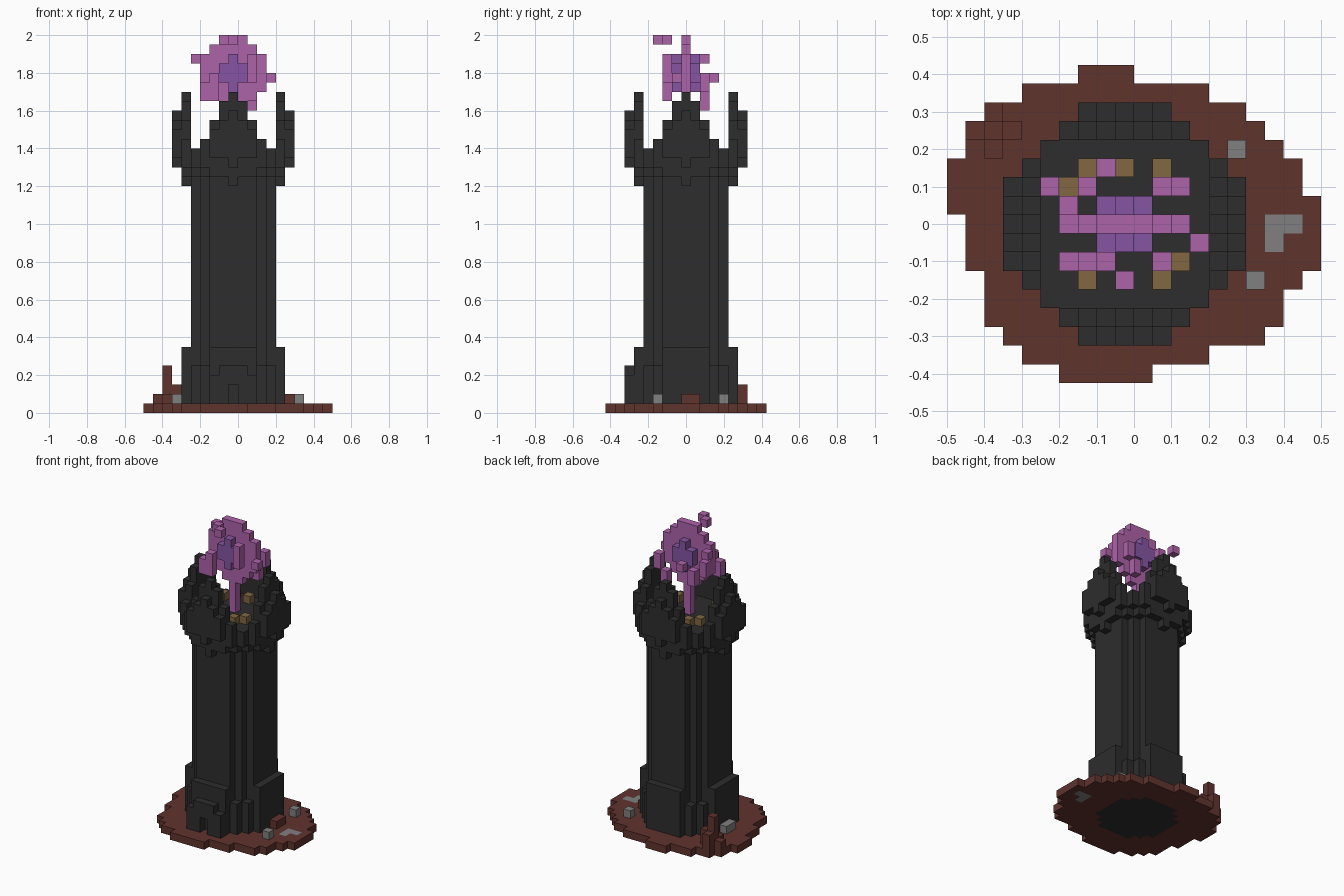
import bpy
import bmesh

S = 0.05  # block size
parts = {}   # part name -> set of blocks
owner = {}   # block -> part name


def add(part, u, v, bottom, top):
    """Stack blocks from layer bottom up to (not including) top; the first part to claim a block keeps it."""
    for k in range(bottom, top):
        cell = (u, v, k)
        if cell not in owner:
            owner[cell] = part
            parts.setdefault(part, set()).add(cell)


def disc(part, limit, bottom, top):
    for u in range(-7, 8):
        for v in range(-7, 8):
            if u * u + v * v <= limit:
                add(part, u, v, bottom, top)


def four_sides(part, t, r, bottom, top):
    """Repeat a column at offset t and distance r on all four sides, mirrored."""
    for s in (t, -t):
        for u, v in ((s, r), (s, -r), (r, s), (-r, s)):
            add(part, u, v, bottom, top)


# Round shaft
disc("tower_shaft", 20, 0, 28)

# Flared foot with stepped shoulders
for t, top in enumerate((7, 7, 7)):
    four_sides("tower_foot", t, 5, 1, top)
four_sides("tower_foot", 3, 4, 1, 5)

# Arched doorway on the front of the foot
add("doorway", 0, -6, 3, 5)
for s in (-1, 1):
    add("doorway", s, -6, 1, 5)
    add("doorway", 2 * s, -6, 1, 4)

# Crown floor and corbels that step down to a point on each side
disc("crown", 40, 27, 28)
disc("crown", 32, 26, 27)
for t, bottom in enumerate((24, 25, 25, 26)):
    four_sides("crown", t, 5, bottom, 28)
four_sides("crown", 3, 4, 25, 28)
four_sides("crown", 0, 6, 26, 28)

# Stepped battlements, an inner and an outer layer
for t, top in enumerate((34, 33, 31, 29)):
    four_sides("battlements", t, 5, 28, top)
for t, top in enumerate((32, 31, 30)):
    four_sides("battlements", t, 6, 28, top)

# Small offerings on the crown floor
for u, v in ((-2, 3), (0, 3), (2, 3), (-3, 2), (3, -2), (-2, -3), (2, -3)):
    add("offerings", u, v, 28, 29)

# Flame core
for v in (-1, 1):
    add("flame_core", 0, v, 34, 38)
    for u in (-1, 1):
        add("flame_core", u, v, 35, 37)

# Flat flame with a thin stem
add("flame", 0, 0, 28, 32)
for k, half in zip(range(32, 40), (1, 2, 3, 3, 3, 3, 2, 1)):
    for u in range(-half, half + 1):
        add("flame", u, 0, k, k + 1)

# Loose flame wisps
for u, v, bottom, top in ((-1, 3, 35, 36), (-4, 2, 37, 38), (-2, 2, 33, 35),
                          (2, 2, 32, 34), (3, 2, 34, 36), (-3, 1, 34, 36),
                          (4, -1, 35, 36), (-3, -2, 33, 35), (-2, -2, 33, 36),
                          (-1, -2, 39, 40), (2, -2, 35, 38), (0, -3, 39, 40)):
    add("flame_wisps", u, v, bottom, top)

# Stones lying on and in the ground
for u, v in ((8, 0), (9, 0), (8, -1)):
    add("flat_stone", u, v, 0, 1)
for u, v in ((6, 4), (7, -3), (-6, 0), (-6, 1)):
    add("stones", u, v, 1, 2)

# Irregular ground disc, row by row from front to back
rows = ((-3, 1), (-5, 4), (-6, 7), (-7, 8), (-7, 8), (-7, 9), (-8, 10), (-8, 10),
        (-8, 10), (-9, 10), (-9, 9), (-9, 9), (-8, 8), (-8, 7), (-7, 6), (-5, 4), (-2, 0))
for v, (first, last) in enumerate(rows, -8):
    for u in range(first, last + 1):
        add("ground", u, v, 0, 1)

# Earth lump and stump
for v in (0, 1):
    add("earth_lump", 6, v, 1, 2)
for u, v, top in ((-7, 5, 5), (-8, 5, 2), (-6, 5, 3), (-7, 6, 3), (-7, 4, 2)):
    add("stump", u, v, 1, top)


def material(name, r, g, b):
    m = bpy.data.materials.new(name)
    m.use_nodes = True
    m.diffuse_color = (r, g, b, 1)
    bsdf = next(n for n in m.node_tree.nodes if n.type == 'BSDF_PRINCIPLED')
    bsdf.inputs["Base Color"].default_value = (r, g, b, 1)
    bsdf.inputs["Roughness"].default_value = 0.9
    return m


black = material("black stone", 0.026, 0.026, 0.026)
brown = material("red brown earth", 0.117, 0.033, 0.027)
pink = material("pink flame", 0.42, 0.125, 0.40)
purple = material("purple core", 0.24, 0.09, 0.37)
gold = material("dull gold", 0.22, 0.135, 0.055)
grey = material("grey stone", 0.216, 0.216, 0.216)
colours = {"flame_core": purple, "flame": pink, "flame_wisps": pink,
           "offerings": gold, "flat_stone": grey, "stones": grey,
           "ground": brown, "earth_lump": brown, "stump": brown}


def build(name, cells):
    """Make a mesh of the exposed block faces."""
    bm = bmesh.new()
    for cell in sorted(cells):
        for axis in range(3):
            for side in (0, 1):
                near = list(cell)
                near[axis] += 2 * side - 1
                if tuple(near) in owner:
                    continue
                a, b = (axis + 1) % 3, (axis + 2) % 3
                verts = []
                for da, db in ((0, 0), (1, 0), (1, 1), (0, 1)):
                    p = list(cell)
                    p[axis] += side
                    p[a] += da
                    p[b] += db
                    verts.append(bm.verts.new(((p[0] - 1) * S, (p[1] - 0.5) * S, p[2] * S)))
                bm.faces.new(verts if side else verts[::-1])
    bmesh.ops.remove_doubles(bm, verts=bm.verts, dist=S / 100)
    mesh = bpy.data.meshes.new(name)
    bm.to_mesh(mesh)
    bm.free()
    mesh.materials.append(colours.get(name, black))
    bpy.context.scene.collection.objects.link(bpy.data.objects.new(name, mesh))


cube = bpy.context.scene.objects.get("Cube")
if cube:
    bpy.data.objects.remove(cube, do_unlink=True)
for part_name, part_cells in parts.items():
    build(part_name, part_cells)
